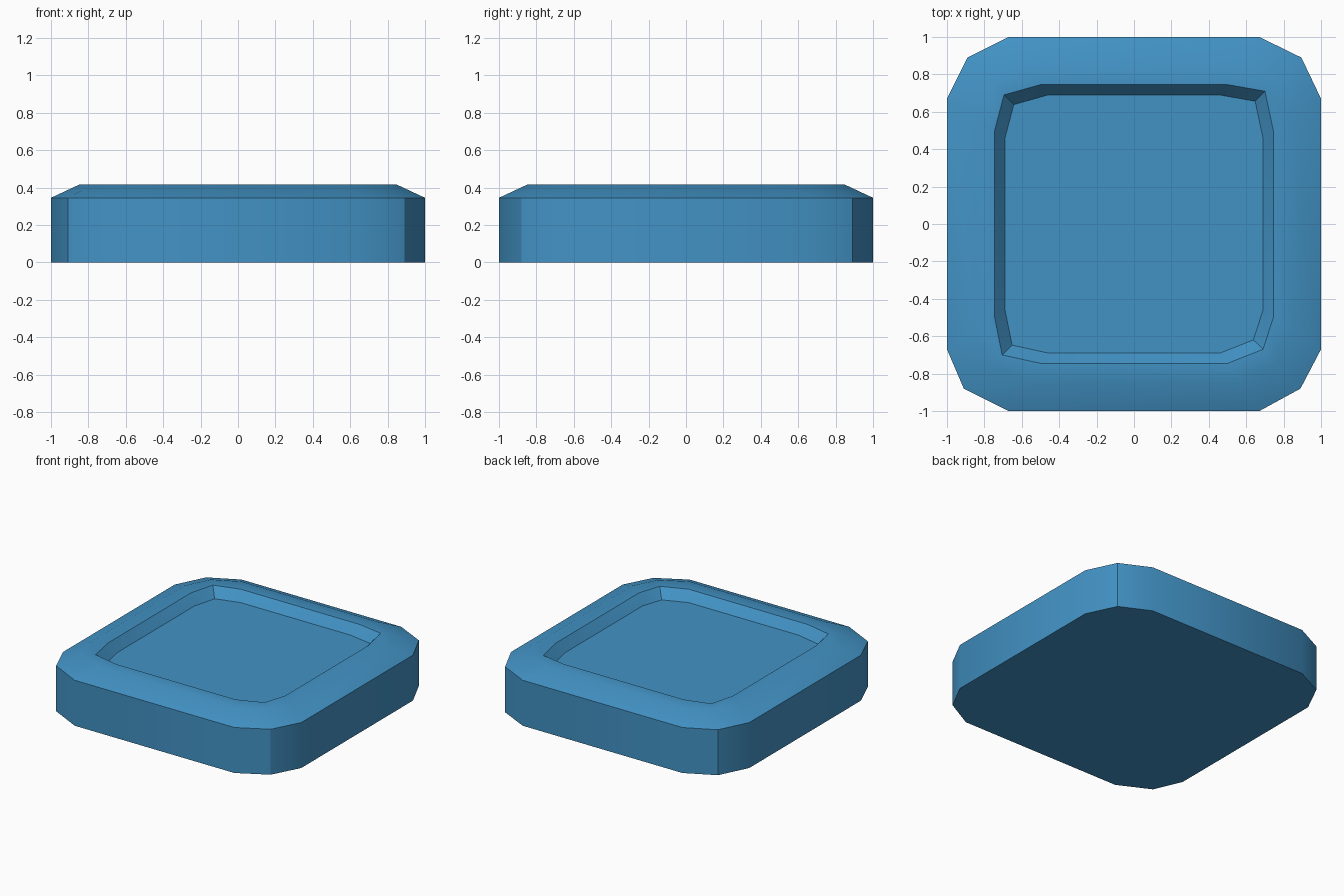
import bpy, bmesh, math

if "Cube" in bpy.data.objects:
    bpy.data.objects.remove(bpy.data.objects["Cube"])

blue = bpy.data.materials.new("blue")
blue.diffuse_color = (0.055, 0.29, 0.56, 1)
blue.use_nodes = True
blue.node_tree.nodes["Principled BSDF"].inputs["Base Color"].default_value = blue.diffuse_color


def outline(half, straight, corners):
    """Twelve-sided rounded square; corners run counter-clockwise from front right."""
    h, s = half, straight
    fr, br, bl, fl = corners
    return [(s, -h), fr, (h, -s), (h, s), br, (s, h),
            (-s, h), bl, (-h, s), (-h, -s), fl, (-s, -h)]


outer = outline(1.0, 0.67, [(0.89, -0.88), (0.895, 0.89), (-0.89, 0.89), (-0.91, -0.88)])
inner = outline(0.745, 0.5, [(0.69, -0.67), (0.70, 0.71), (-0.695, 0.69), (-0.705, -0.70)])

# outline, scale and height of each ring: wall, sloped shoulder, rim, recess
rings = [(outer, 1.0, 0.0), (outer, 1.0, 0.345), (outer, 0.85, 0.415),
         (inner, 1.0, 0.415), (inner, 0.925, 0.345)]

bm = bmesh.new()
loops = [[bm.verts.new((x * s, y * s, z)) for x, y in pts] for pts, s, z in rings]
for low, high in zip(loops, loops[1:]):
    for i in range(12):
        j = (i + 1) % 12
        bm.faces.new((low[i], low[j], high[j], high[i]))
bm.faces.new(loops[0][::-1])   # underside
bm.faces.new(loops[-1])        # recess floor
bm.normal_update()

mesh = bpy.data.meshes.new("tray")
bm.to_mesh(mesh)
bm.free()
mesh.materials.append(blue)
tray = bpy.data.objects.new("tray", mesh)
bpy.context.collection.objects.link(tray)

# soft corners and shoulder, crisp edges elsewhere
bpy.context.view_layer.objects.active = tray
tray.select_set(True)
bpy.ops.object.shade_smooth_by_angle(angle=math.radians(30))
